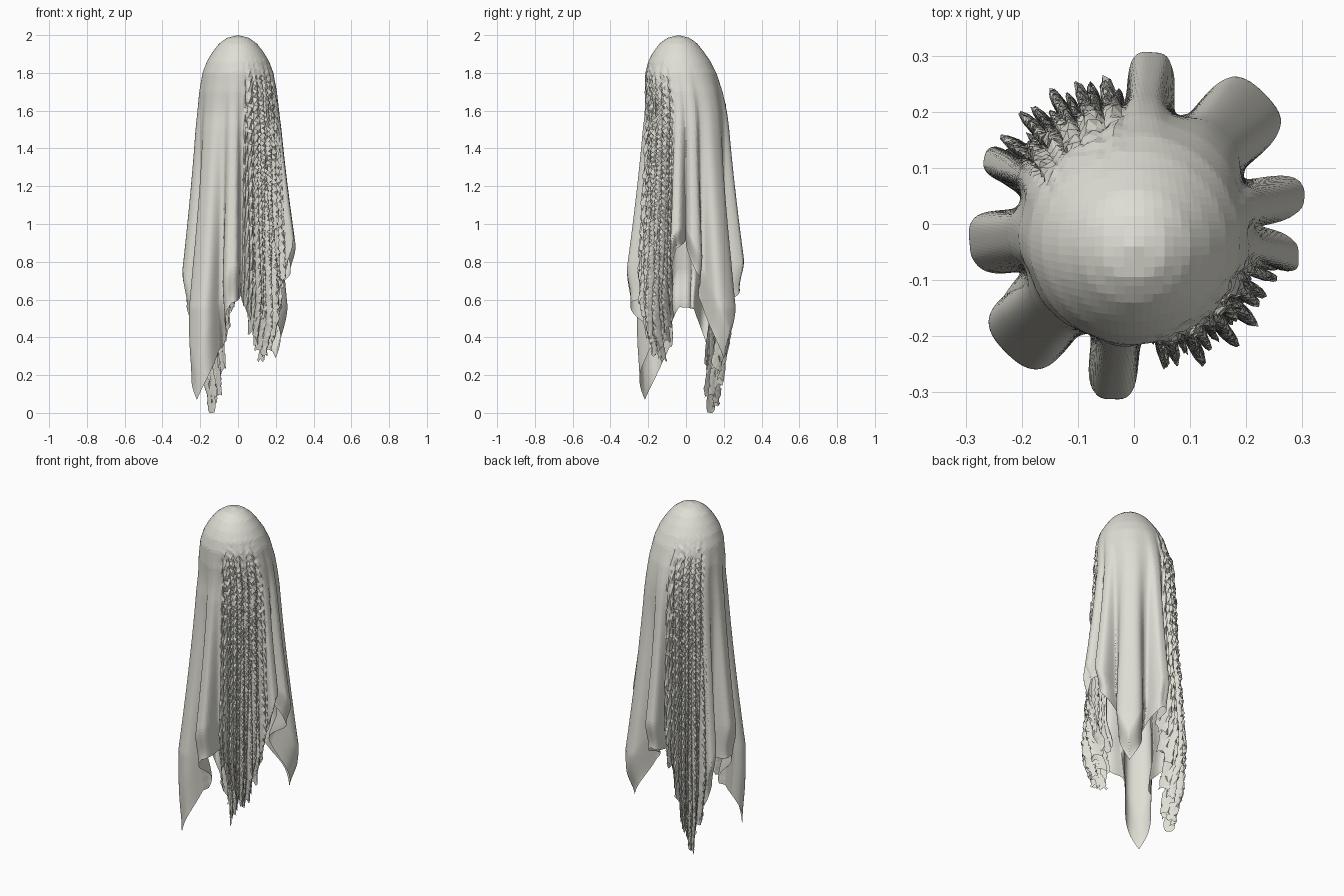
import bpy, bmesh, random
from math import sin, cos, pi, atan2, degrees, radians, hypot, exp, dist

if "Cube" in bpy.data.objects:
    bpy.data.objects.remove(bpy.data.objects["Cube"], do_unlink=True)

random.seed(4)
CELLS = 160        # cells along each side of the square cloth
HALF = 1.5         # half the cloth's side

# Head and body outline (radius, height), from the crown to the floor
OUTLINE = [(0, 2), (.06, 1.985), (.1, 1.955), (.135, 1.91), (.165, 1.86),
           (.187, 1.8), (.2, 1.7), (.207, 1.5), (.205, 1), (.2, 0)]
ARC = [0]
for p, q in zip(OUTLINE, OUTLINE[1:]):
    ARC.append(ARC[-1] + dist(p, q))
RADII, HEIGHTS = zip(*OUTLINE)

# Hem height around the body (degrees, height); four drooping corners
HEM = [(0, .92), (10, .75), (25, .58), (45, .29), (65, .52), (84, .65),
       (95, .62), (105, .47), (118, .19), (135, 0), (150, .27), (165, .55),
       (187, .56), (205, .35), (225, .07), (243, .32), (263, .58), (277, .62),
       (290, .43), (315, .27), (335, .48), (349, .87), (360, .92)]
HEM_ANGLES, HEM_HEIGHTS = zip(*HEM)

# Big rounded folds: (angle, depth, half width in degrees)
FOLDS = [(9, .15, 8), (45, .12, 17), (84, .135, 9), (156, .09, 7),
         (186, .11, 12), (225, .115, 17), (263, .135, 9), (349, .15, 8)]
# Sectors gathered into fine pleats: (start, end)
GATHERS = [(93, 154), (276, 346)]


def lerp_table(x, xs, ys):
    for i in range(len(xs) - 1):
        if x <= xs[i + 1]:
            k = (x - xs[i]) / (xs[i + 1] - xs[i])
            return ys[i] + k * (ys[i + 1] - ys[i])
    return ys[-1]


def smooth(x):
    x = min(max(x, 0), 1)
    return x * x * (3 - 2 * x)


def gather_weight(a):
    return max(smooth((a - lo) / 8) * smooth((hi - a) / 8) for lo, hi in GATHERS)


def drape(u, v):
    """Place one point of the flat cloth on the draped figure."""
    a = degrees(atan2(v, u)) % 360
    flat = hypot(u, v)
    t = max(abs(u), abs(v)) / HALF
    if flat < 1e-6:
        return (0, -.04, 2)
    # stretch each direction so that the edge meets the hem
    drop = lerp_table(-lerp_table(a, HEM_ANGLES, HEM_HEIGHTS),
                      [-h for h in HEIGHTS], ARC)
    s = flat * (1 + (drop * t / flat - 1) * t * t)
    g = gather_weight(a)
    s += g * random.uniform(-.025, .01) * t ** 3
    r, z = lerp_table(s, ARC, RADII), lerp_table(s, ARC, HEIGHTS)
    grow = min((max(1.85 - z, 0) / 1.25) ** 1.4, 1.05)
    turn = 0
    # broad folds, fuller at the crest than at the neck
    for c, depth, width in FOLDS:
        d = ((a - c + 180) % 360 - 180) / width
        if abs(d) < 2:
            r += depth * grow * exp(-abs(d) ** 3) * (1 - .5 * g)
            turn += .24 * width * min(grow, .8) * sin(pi * d)
    # narrow swaying pleats with rounded crests
    start = smooth((1.92 - z) / .3)
    sway = radians(a * 33) + 1.2 * sin(2.3 * z + a / 9)
    ripple = radians(a * 105) - 2.5 * z
    r += g * start * ((.01 + .024 * grow) * (.75 * sin(sway) + .55 * sin(ripple))
                      + .034 * grow)
    r += g * start * random.uniform(-.005, .005)
    turn -= g * start * (1.6 * cos(sway) + .8 * cos(ripple))
    # edge tucks in slightly
    r -= .045 * smooth((t - .87) / .13) * (.3 if 205 < a < 245 else 1)
    lean = -.04 * smooth((z - 1.55) / .4)
    b = radians(a + turn)
    return (r * cos(b), r * sin(b) + lean, z)


# Draped cloth: a square grid bent over the figure
bm = bmesh.new()
grid = [[bm.verts.new(drape((2 * i / CELLS - 1) * HALF, (2 * j / CELLS - 1) * HALF))
         for i in range(CELLS + 1)] for j in range(CELLS + 1)]
for j in range(CELLS):
    for i in range(CELLS):
        bm.faces.new((grid[j][i], grid[j][i + 1], grid[j + 1][i + 1], grid[j + 1][i]))
mesh = bpy.data.meshes.new("draped_cloth")
bm.to_mesh(mesh)
bm.free()
cloth = bpy.data.objects.new("draped_cloth", mesh)
bpy.context.collection.objects.link(cloth)

# Off-white fabric
fabric = bpy.data.materials.new("off_white_fabric")
fabric.use_nodes = True
colour = (.74, .73, .66, 1)
fabric.diffuse_color = colour
fabric.node_tree.nodes["Principled BSDF"].inputs["Base Color"].default_value = colour
mesh.materials.append(fabric)
